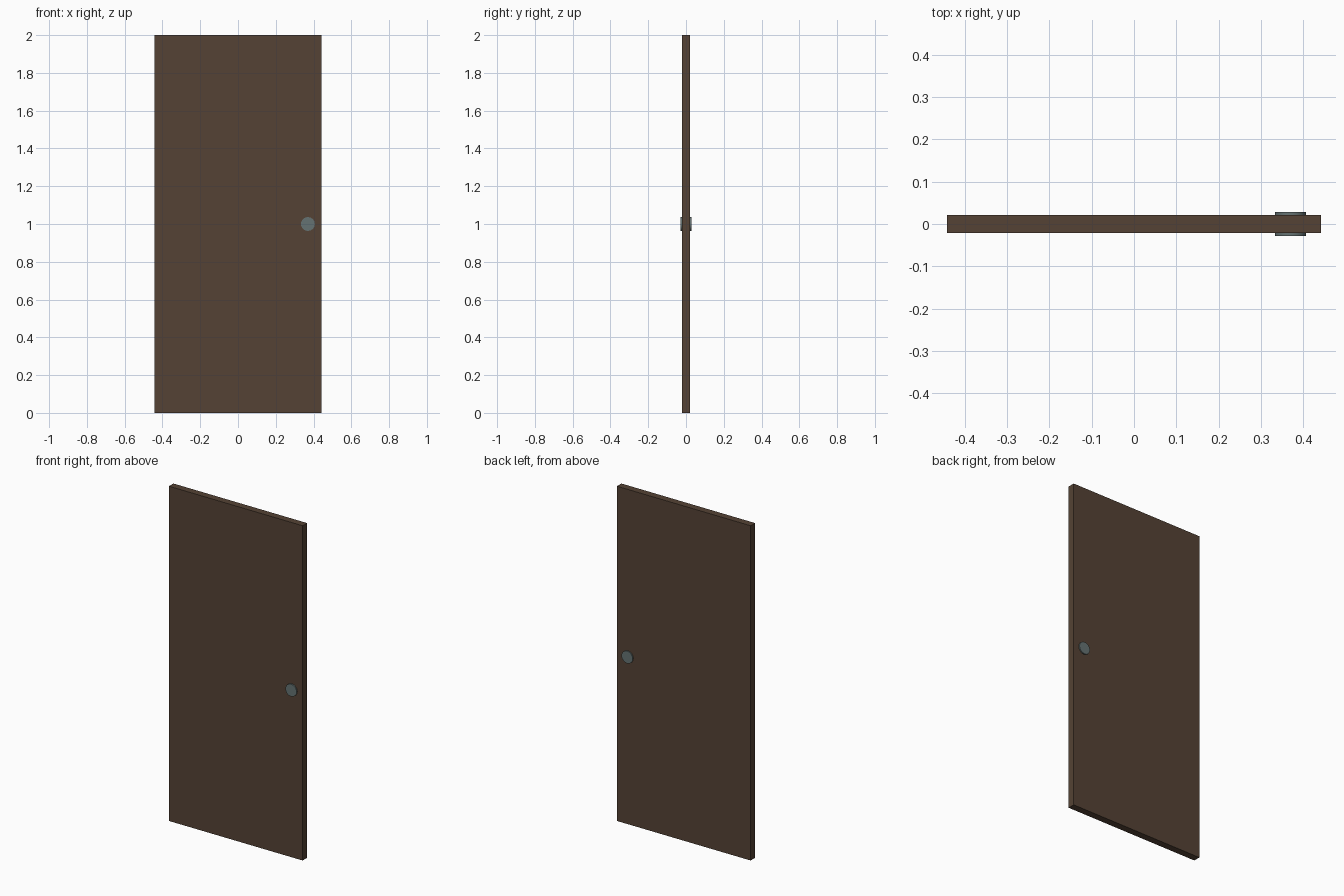
import bpy
from math import radians

if "Cube" in bpy.data.objects:
    bpy.data.objects.remove(bpy.data.objects["Cube"])


def colour(obj, name, rgb):
    mat = bpy.data.materials.new(name)
    mat.diffuse_color = (*rgb, 1.0)
    mat.use_nodes = True
    mat.node_tree.nodes["Principled BSDF"].inputs["Base Color"].default_value = mat.diffuse_color
    obj.data.materials.append(mat)


# Door slab
bpy.ops.mesh.primitive_cube_add(size=1, location=(0, 0, 1))
door = bpy.context.object
door.name = "door_panel"
door.scale = (0.884, 0.042, 2.0)
bpy.ops.object.transform_apply(location=False, rotation=False, scale=True)
colour(door, "dark_wood", (0.09, 0.055, 0.035))

# Flat round knob passing through the slab, showing on both faces
bpy.ops.mesh.primitive_cylinder_add(vertices=16, radius=0.037, depth=0.056,
                                    location=(0.37, 0, 1.0),
                                    rotation=(radians(90), 0, 0))
knob = bpy.context.object
knob.name = "door_knob"
bpy.ops.object.shade_smooth_by_angle(angle=radians(30))
colour(knob, "dull_metal", (0.13, 0.17, 0.17))
